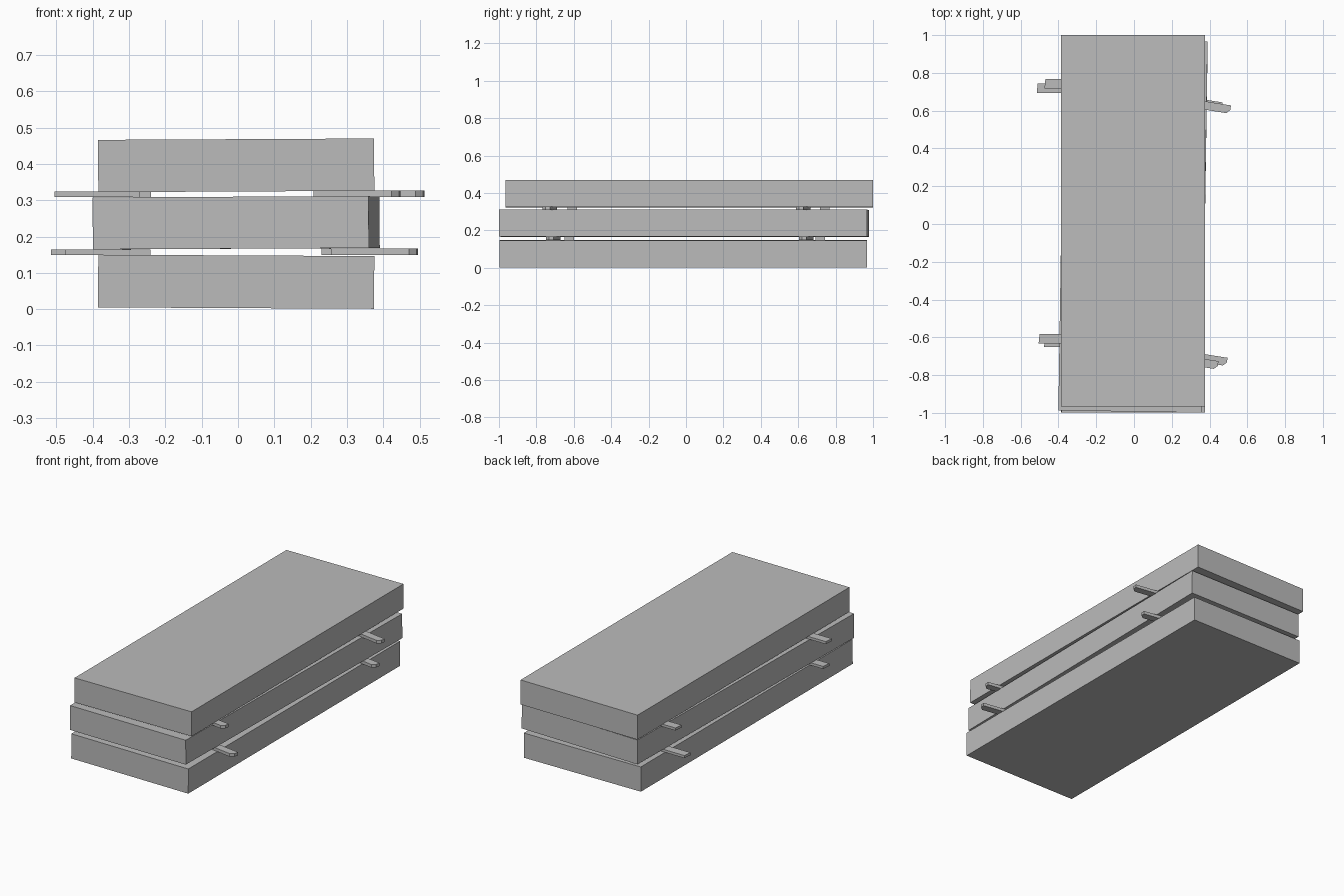
import bpy
import bmesh
from math import radians
from mathutils import Matrix

cube = bpy.data.objects.get("Cube")
if cube:
    bpy.data.objects.remove(cube, do_unlink=True)

concrete = bpy.data.materials.new("concrete grey")
concrete.use_nodes = True
GREY = (0.5, 0.5, 0.5, 1)
concrete.diffuse_color = GREY
concrete.node_tree.nodes["Principled BSDF"].inputs["Base Color"].default_value = GREY


def add_object(name, bm):
    bmesh.ops.recalc_face_normals(bm, faces=bm.faces)
    mesh = bpy.data.meshes.new(name)
    bm.to_mesh(mesh)
    bm.free()
    mesh.materials.append(concrete)
    obj = bpy.data.objects.new(name, mesh)
    bpy.context.collection.objects.link(obj)
    return obj


def slab(name, centre, size, roll, turn):
    bm = bmesh.new()
    bmesh.ops.create_cube(bm, size=1, matrix=Matrix.Diagonal((*size, 1)))
    obj = add_object(name, bm)
    obj.location = centre
    obj.rotation_euler = (0, roll, turn)


def spacer(name, outline, tip, z, thickness, turn):
    # Flat stick whose outer tip is at the origin; its body runs inward
    bm = bmesh.new()
    face = bm.faces.new([bm.verts.new((x, y, 0)) for x, y in outline])
    ext = bmesh.ops.extrude_face_region(bm, geom=[face])
    verts = [v for v in ext["geom"] if isinstance(v, bmesh.types.BMVert)]
    bmesh.ops.translate(bm, verts=verts, vec=(0, 0, thickness))
    obj = add_object(name, bm)
    obj.location = (*tip, z)
    obj.rotation_euler = (0, 0, radians(turn))


# Three stacked slabs, each a little out of line
slab("bottom_slab", (-0.005, -0.014, 0.0755), (0.76, 1.966, 0.145), 0.005, 0)
slab("middle_slab", (-0.005, -0.01, 0.238), (0.76, 1.966, 0.143), -0.005, -0.0153)
slab("top_slab", (-0.005, 0.017, 0.396), (0.76, 1.966, 0.144), -0.005, 0)

# Spacer sticks: square-ended on the right side, chamfered on the left
square_end = [(0, -0.025), (0.005, 0.025), (0.235, 0.025), (0.235, -0.025)]
chamfered_end = [(0, 0.022), (0, -0.003), (-0.018, -0.022), (-0.235, -0.022), (-0.235, 0.022)]
LOWER, UPPER = 0.149, 0.309
sticks = [
    ("lower_right_back", square_end, (-0.515, 0.718), LOWER, 0),
    ("upper_right_back", square_end, (-0.474, 0.742), UPPER, 0),
    ("lower_right_front", square_end, (-0.476, -0.625), LOWER, 0),
    ("upper_right_front", square_end, (-0.505, -0.608), UPPER, 0),
    ("lower_left_back", chamfered_end, (0.465, 0.622), LOWER, -9),
    ("upper_left_back", chamfered_end, (0.51, 0.606), UPPER, -9),
    ("lower_left_front", chamfered_end, (0.492, -0.73), LOWER, -9),
    ("upper_left_front", chamfered_end, (0.444, -0.748), UPPER, -9),
]
for name, outline, tip, z, turn in sticks:
    left = outline is chamfered_end
    spacer(name + "_spacer", outline, tip, z, 0.018 if left else 0.015, turn)
